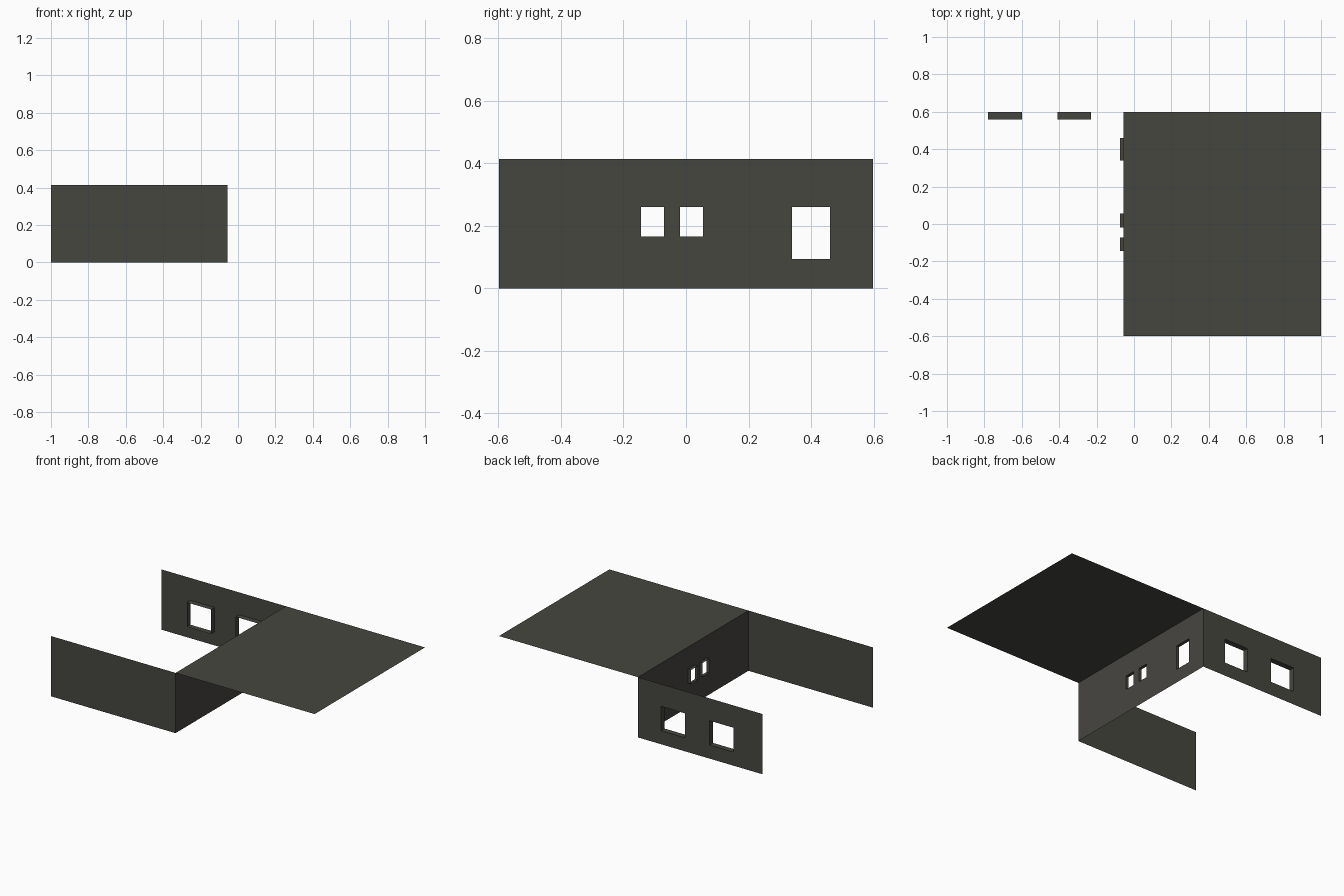
import bpy, bmesh
from mathutils import Vector

if "Cube" in bpy.data.objects:
    bpy.data.objects.remove(bpy.data.objects["Cube"])

mat = bpy.data.materials.new("dark_olive_grey")
mat.diffuse_color = (0.062, 0.061, 0.051, 1)
mat.use_nodes = True
mat.node_tree.nodes["Principled BSDF"].inputs["Base Color"].default_value = mat.diffuse_color

H = 0.413          # wall height
XW = -0.055        # plane of the long wall


def panel(name, origin, u, v, w, h, holes=(), inward=None):
    """Flat sheet w x h along u, v; holes (u0, u1, v0, v1) get reveals along inward."""
    o, u, v = Vector(origin), Vector(u), Vector(v)
    bm = bmesh.new()
    us = sorted({0, w, *[a for q in holes for a in q[:2]]})
    vs = sorted({0, h, *[a for q in holes for a in q[2:]]})
    pt = {(a, b): bm.verts.new(o + u * a + v * b) for a in us for b in vs}
    # wall cells, leaving the openings free
    for a0, a1 in zip(us, us[1:]):
        for b0, b1 in zip(vs, vs[1:]):
            a, b = (a0 + a1) / 2, (b0 + b1) / 2
            if not any(q[0] < a < q[1] and q[2] < b < q[3] for q in holes):
                bm.faces.new([pt[a0, b0], pt[a1, b0], pt[a1, b1], pt[a0, b1]])
    # window reveals: extrude the rims of the openings
    if holes:
        def on_outer(e):
            a = ((e.verts[0].co + e.verts[1].co) / 2 - o)
            s, t = a.dot(u), a.dot(v)
            return min(s, w - s, t, h - t) < 1e-5
        rim = [e for e in bm.edges if e.is_boundary and not on_outer(e)]
        ret = bmesh.ops.extrude_edge_only(bm, edges=rim)
        bmesh.ops.translate(bm, vec=Vector(inward), verts=[
            g for g in ret["geom"] if isinstance(g, bmesh.types.BMVert)])
    me = bpy.data.meshes.new(name)
    bm.to_mesh(me)
    bm.free()
    me.materials.append(mat)
    ob = bpy.data.objects.new(name, me)
    bpy.context.collection.objects.link(ob)


L = XW + 1         # side wall length

# Flat roof sheet
panel("roof", (XW, -0.598, H), (1, 0, 0), (0, 1, 0), 1 - XW, 1.196)

# Front wall, plain
panel("front_wall", (-1, -0.598, 0), (1, 0, 0), (0, 0, 1), L, H)

# Long wall with two small windows and one tall one
panel("long_wall", (XW, -0.598, 0), (0, 1, 0), (0, 0, 1), 1.196, H,
      [(0.454, 0.527, 0.165, 0.26), (0.579, 0.653, 0.165, 0.26),
       (0.937, 1.058, 0.093, 0.26)], (-0.021, 0, 0))

# Back wall with two large windows
panel("back_wall", (XW, 0.598, 0), (-1, 0, 0), (0, 0, 1), L, H,
      [(0.175, 0.355, 0.093, 0.26), (0.543, 0.725, 0.093, 0.26)], (0, -0.038, 0))
